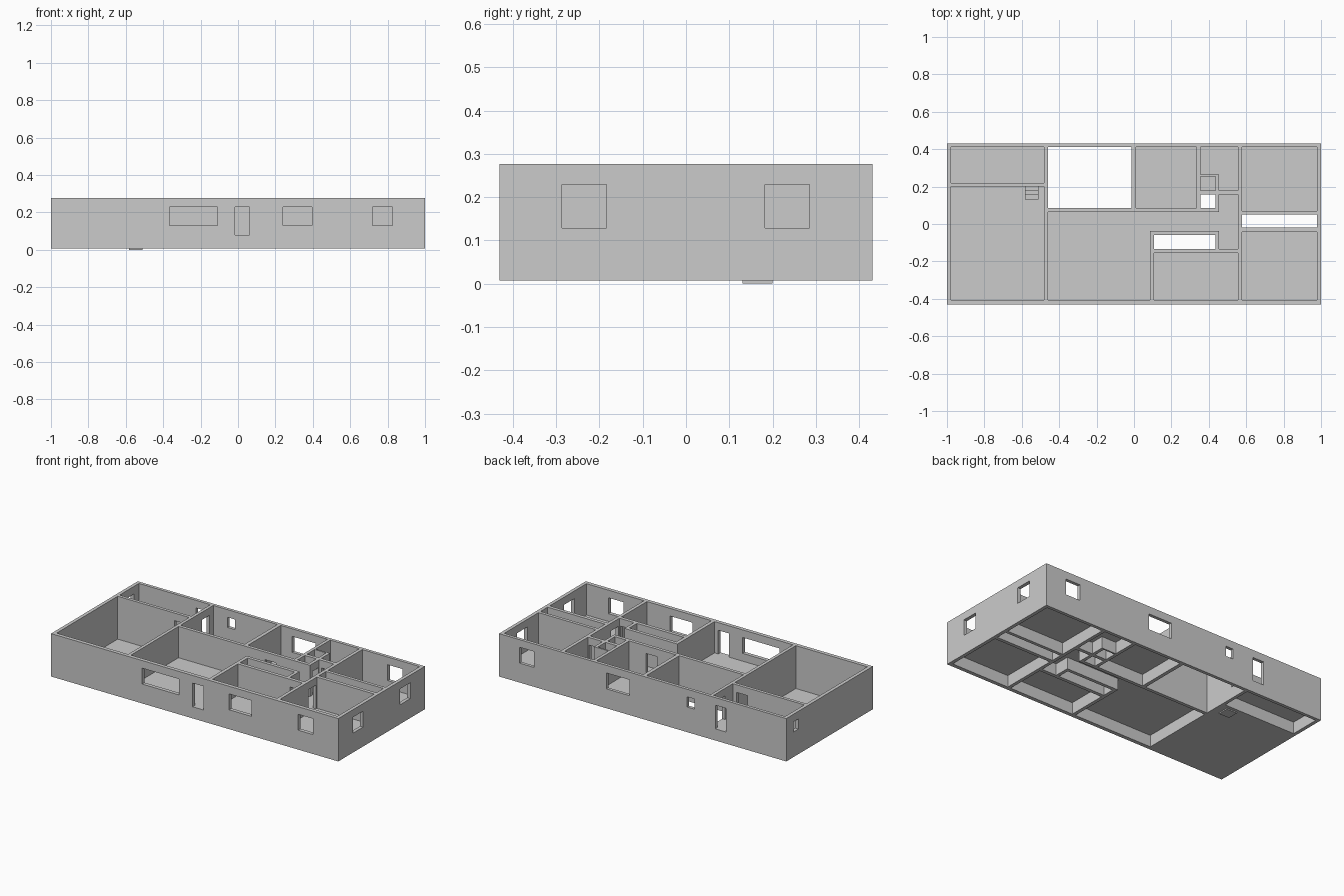
import bpy

BOTTOM, TOP, FLOOR, SILL, HEAD = 0.007, 0.277, 0.08, 0.129, 0.229


def box(name, x0, x1, y0, y1, z0, z1):
    bpy.ops.mesh.primitive_cube_add(size=1, location=((x0 + x1) / 2, (y0 + y1) / 2, (z0 + z1) / 2))
    ob = bpy.context.object
    ob.name = name
    ob.scale = (x1 - x0, y1 - y0, z1 - z0)
    bpy.ops.object.transform_apply(location=True, rotation=False, scale=True)
    return ob


def plane(name, x0, x1, y0, y1, z):
    me = bpy.data.meshes.new(name)
    me.from_pydata([(x0, y0, z), (x1, y0, z), (x1, y1, z), (x0, y1, z)], [], [(0, 1, 2, 3)])
    ob = bpy.data.objects.new(name, me)
    bpy.context.collection.objects.link(ob)


# Solid block that all rooms and openings are cut from
walls = box("walls", -1, 1, -0.431, 0.431, BOTTOM, TOP)


def cut(x0, x1, y0, y1, z0, z1):
    c = box("cutter", x0, x1, y0, y1, z0, z1)
    m = walls.modifiers.new("cut", 'BOOLEAN')
    m.operation, m.solver, m.object = 'DIFFERENCE', 'EXACT', c
    bpy.context.view_layer.objects.active = walls
    bpy.ops.object.modifier_apply(modifier=m.name)
    bpy.data.objects.remove(c)


# Rooms: x0, x1, y0, y1
rooms = [
    (-0.978, -0.48, 0.22, 0.411),     # utility room
    (-0.978, -0.48, -0.407, 0.2),     # garage
    (-0.46, -0.013, 0.086, 0.411),    # kitchen
    (0.01, 0.335, 0.086, 0.411),      # back bedroom
    (0.355, 0.557, 0.265, 0.411),     # bathroom
    (0.455, 0.557, 0.18, 0.3),        # bathroom entry
    (0.355, 0.435, 0.18, 0.255),      # linen closet
    (0.355, 0.435, 0.086, 0.158),     # hall closet
    (0.578, 0.978, 0.07, 0.411),      # back right bedroom
    (0.578, 0.978, -0.02, 0.05),      # shared closet
    (0.578, 0.978, -0.042, -0.407),   # front right bedroom
    (-0.46, 0.086, -0.407, 0.065),    # living room
    (0.0, 0.5, -0.037, 0.065),        # corridor
    (0.455, 0.557, -0.133, 0.158),    # hall
    (0.108, 0.435, -0.133, -0.058),   # long closet
    (0.108, 0.557, -0.407, -0.155),   # front bedroom
]
for x0, x1, y0, y1 in rooms:
    cut(x0, x1, min(y0, y1), max(y0, y1), -0.1, 0.4)

# Windows in the outer walls
FRONT, BACK = (-0.45, -0.39), (0.39, 0.45)
for x0, x1 in [(-0.365, -0.11), (0.24, 0.395), (0.72, 0.825)]:
    cut(x0, x1, *FRONT, SILL, HEAD)
for x0, x1 in [(0.09, 0.252), (0.755, 0.857)]:
    cut(x0, x1, *BACK, SILL, HEAD)
for y0, y1 in [(-0.286, -0.184), (0.182, 0.285)]:
    cut(0.96, 1.02, y0, y1, SILL, HEAD)
cut(-0.36, -0.31, *BACK, 0.165, HEAD)
cut(-1.02, -0.96, 0.31, 0.36, 0.165, HEAD)

# Doors across y, then across x
for x0, y in [(-0.015, -0.42), (-0.582, 0.42), (-0.582, 0.21), (0.143, 0.0755),
              (0.472, 0.169), (0.472, -0.144)]:
    cut(x0, x0 + 0.076, y - 0.025, y + 0.025, FLOOR, HEAD)
for x, y0, y1 in [(-0.47, 0.297, 0.373), (0.5675, 0.078, 0.152), (0.5675, -0.125, -0.05),
                  (0.445, 0.09, 0.152), (0.445, -0.127, -0.064)]:
    cut(x - 0.02, x + 0.02, y0, y1, FLOOR, HEAD)

# Raised floors and the low garage floor
for name, x0, x1, y0, y1 in [
    ("utility_floor", -0.978, -0.48, 0.22, 0.411),
    ("back_bedroom_floor", 0.01, 0.335, 0.086, 0.411),
    ("bathroom_floor", 0.355, 0.557, 0.18, 0.411),
    ("back_right_bedroom_floor", 0.578, 0.978, 0.07, 0.411),
    ("front_right_bedroom_floor", 0.578, 0.978, -0.407, -0.042),
    ("front_bedroom_floor", 0.108, 0.557, -0.407, -0.155),
    ("living_floor", -0.46, 0.086, -0.407, 0.065),
    ("corridor_floor", 0.086, 0.455, -0.037, 0.065),
    ("hall_floor", 0.455, 0.557, -0.133, 0.158),
]:
    plane(name, x0, x1, y0, y1, FLOOR)
plane("garage_floor", -0.978, -0.48, -0.407, 0.2, BOTTOM)

# Garage steps up to the utility door
for i in range(3):
    box("garage_step", -0.582, -0.51, 0.2 - 0.023 * (i + 1), 0.2 - 0.023 * i, 0, 0.06 - 0.02 * i)
